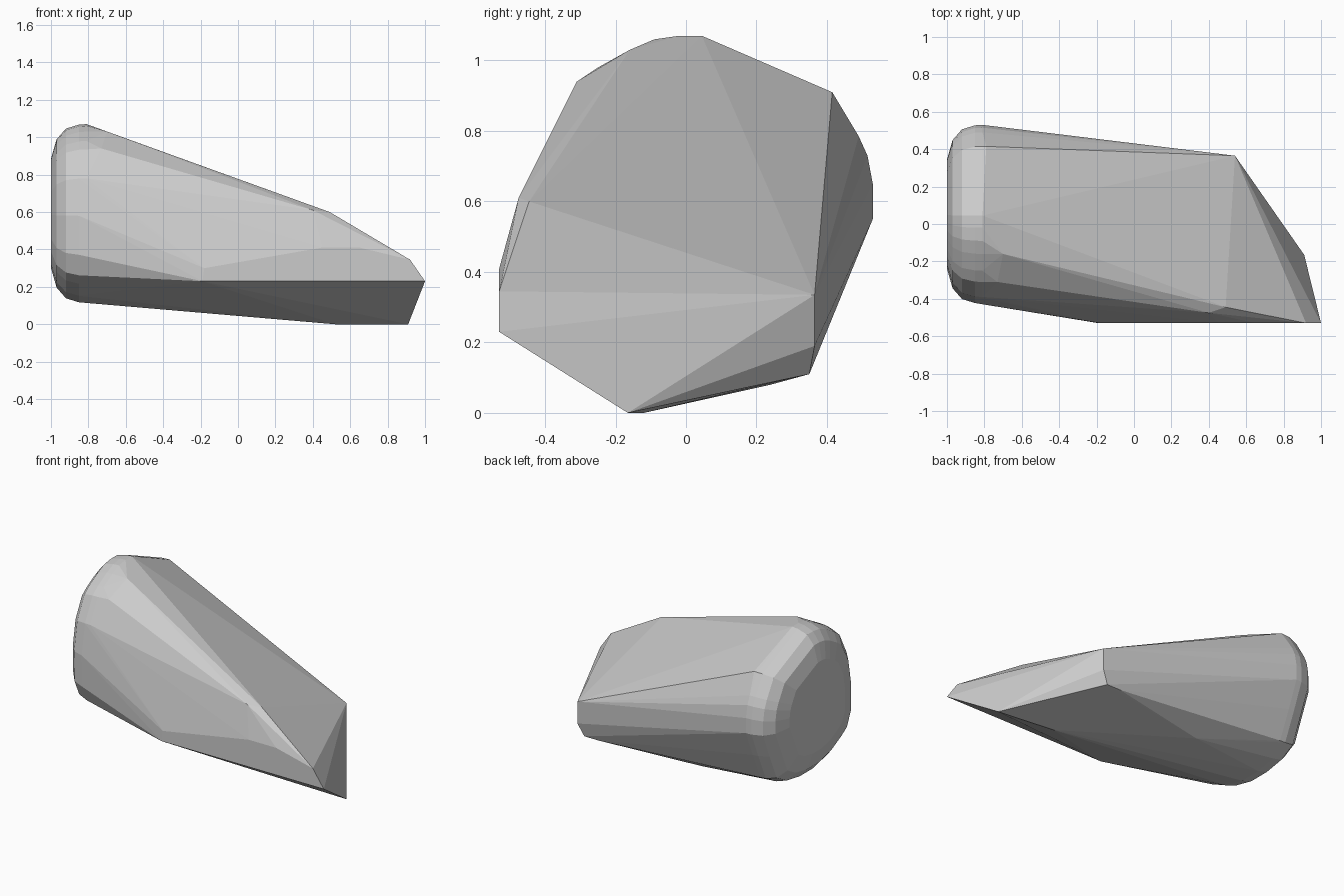
import bpy, bmesh

# Rounded blunt end: one (y, z) outline, shrunk towards its centre as it nears x = -1
CY, CZ = 0.053, 0.593
outline = [(-0.42, 0.37), (-0.425, 0.58), (-0.39, 0.78), (-0.31, 0.935), (-0.25, 0.98),
           (-0.16, 1.03), (-0.09, 1.06), (-0.02, 1.07), (0.045, 1.07), (0.23, 0.99), (0.415, 0.91),
           (0.49, 0.785), (0.515, 0.73), (0.53, 0.65), (0.53, 0.55), (0.46, 0.38),
           (0.38, 0.2), (0.27, 0.14), (0.13, 0.115), (-0.02, 0.115), (-0.17, 0.15),
           (-0.3, 0.215), (-0.37, 0.26)]
rings = [(-1.0, 0.61), (-0.97, 0.83), (-0.92, 0.95), (-0.85, 0.995), (-0.81, 1.0)]
points = [(x, CY + (y - CY) * s, CZ + (z - CZ) * s) for x, s in rings for y, z in outline]

# Upper shoulder of the blunt end
points += [(-0.70, -0.16, 1.03), (-0.73, -0.31, 0.94), (-0.79, 0.415, 0.91)]
# Flat cut along the front
points += [(-0.19, -0.53, 0.23), (-0.18, -0.53, 0.30), (0.45, -0.53, 0.41), (0.65, -0.53, 0.41),
           (0.92, -0.53, 0.345), (1.0, -0.53, 0.23)]
# Upper ridge, back corner and underside of the pointed end
points += [(0.40, -0.475, 0.61), (0.49, -0.445, 0.60), (0.54, 0.365, 0.335), (0.54, 0.365, 0.19),
           (0.50, 0.35, 0.11), (0.40, 0.35, 0.11), (-0.28, 0.24, 0.08),
           (0.52, -0.12, 0.0), (0.91, -0.165, 0.0)]

# Wrap the faceted skin round the control points
bm = bmesh.new()
for p in points:
    bm.verts.new(p)
hull = bmesh.ops.convex_hull(bm, input=bm.verts[:])
loose = {g for g in hull["geom_interior"] + hull["geom_unused"] if isinstance(g, bmesh.types.BMVert)}
bmesh.ops.delete(bm, geom=list(loose), context='VERTS')
bmesh.ops.dissolve_limit(bm, angle_limit=0.02, verts=bm.verts[:], edges=bm.edges[:])
bmesh.ops.recalc_face_normals(bm, faces=bm.faces[:])
mesh = bpy.data.meshes.new("faceted_rock")
bm.to_mesh(mesh)
bm.free()
rock = bpy.data.objects.new("faceted_rock", mesh)
bpy.context.collection.objects.link(rock)
